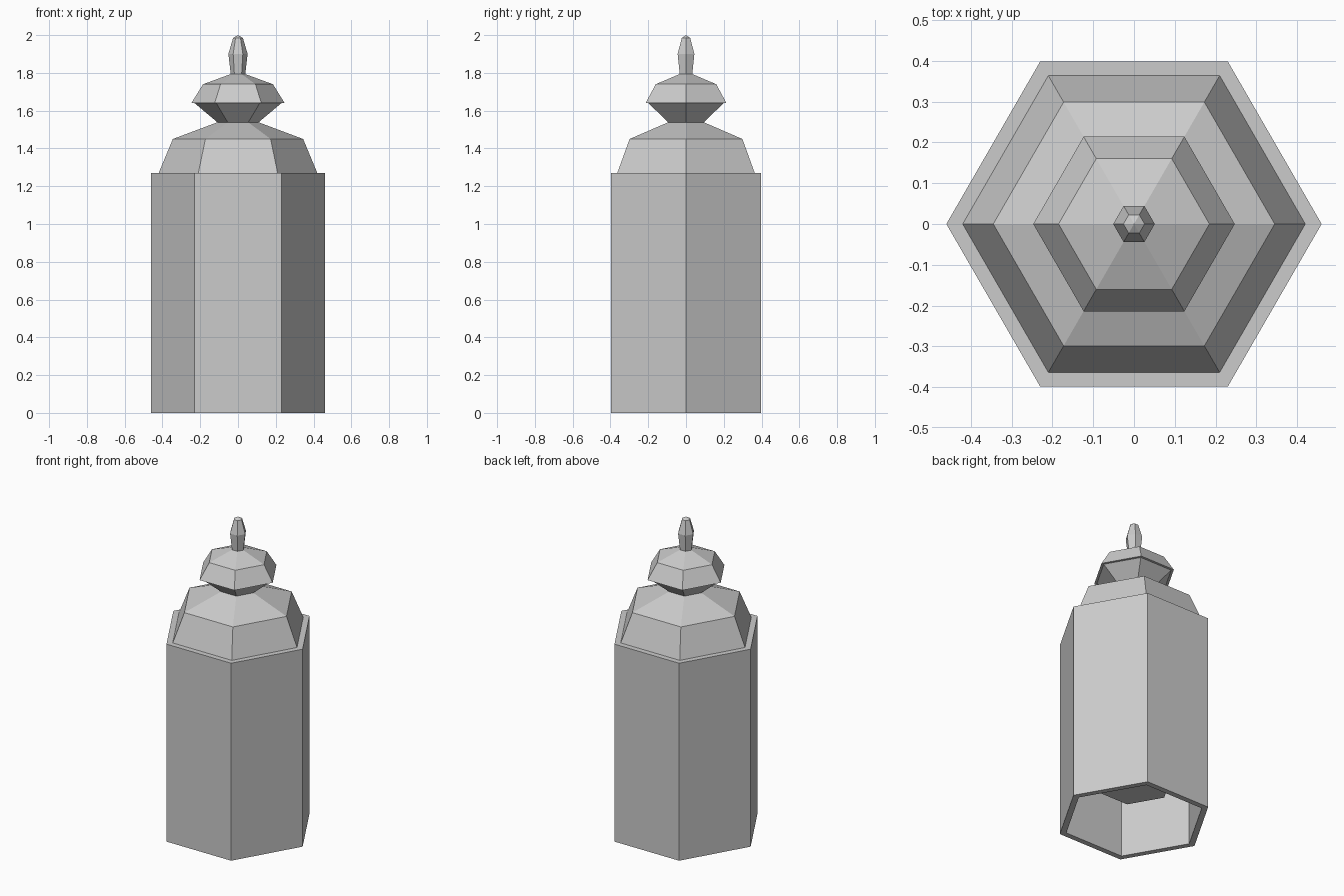
import bpy, bmesh, math

if "Cube" in bpy.data.objects:
    bpy.data.objects.remove(bpy.data.objects["Cube"])

grey = bpy.data.materials.new("light grey")
grey.diffuse_color = (0.6, 0.6, 0.6, 1)
grey.use_nodes = True
grey.node_tree.nodes["Principled BSDF"].inputs["Base Color"].default_value = grey.diffuse_color
SIDES = 6


def turned(name, profile):
    """Flat-faced six-sided solid from (radius, height) rings; radius 0 is a point."""
    bm = bmesh.new()
    rings = []
    for r, z in profile:
        n = SIDES if r > 0 else 1
        rings.append([bm.verts.new((r * math.cos(2 * math.pi * i / SIDES),
                                    r * math.sin(2 * math.pi * i / SIDES), z))
                      for i in range(n)])
    for a, b in zip(rings, rings[1:]):
        for i in range(SIDES):
            j = (i + 1) % SIDES
            if len(a) == 1:
                bm.faces.new((a[0], b[j], b[i]))
            elif len(b) == 1:
                bm.faces.new((a[i], a[j], b[0]))
            else:
                bm.faces.new((a[i], a[j], b[j], b[i]))
    # Close open ends
    for ring in (rings[0], rings[-1]):
        if len(ring) > 1:
            bm.faces.new(ring)
    bmesh.ops.recalc_face_normals(bm, faces=bm.faces)
    mesh = bpy.data.meshes.new(name)
    bm.to_mesh(mesh)
    bm.free()
    mesh.materials.append(grey)
    obj = bpy.data.objects.new(name, mesh)
    bpy.context.collection.objects.link(obj)
    return obj


# Hollow body, open at the bottom, with a flat ledge on top
turned("body", [(0.42, 1.23), (0.42, 0), (0.46, 0), (0.46, 1.27)])

# Column hanging inside the body
turned("inner_column", [(0.23, 0.24), (0.23, 1.23)])

# Two-slope roof tapering to a neck
turned("roof", [(0.42, 1.27), (0.345, 1.45), (0.105, 1.54)])

# Flared neck under the cap
turned("neck", [(0.105, 1.535), (0.23, 1.64)])

# Small two-slope cap overhanging the neck
turned("cap", [(0.247, 1.64), (0.185, 1.74), (0.035, 1.795)])

# Pointed finial
turned("finial", [(0.038, 1.79), (0.051, 1.90), (0.026, 1.985), (0, 2.0)])
